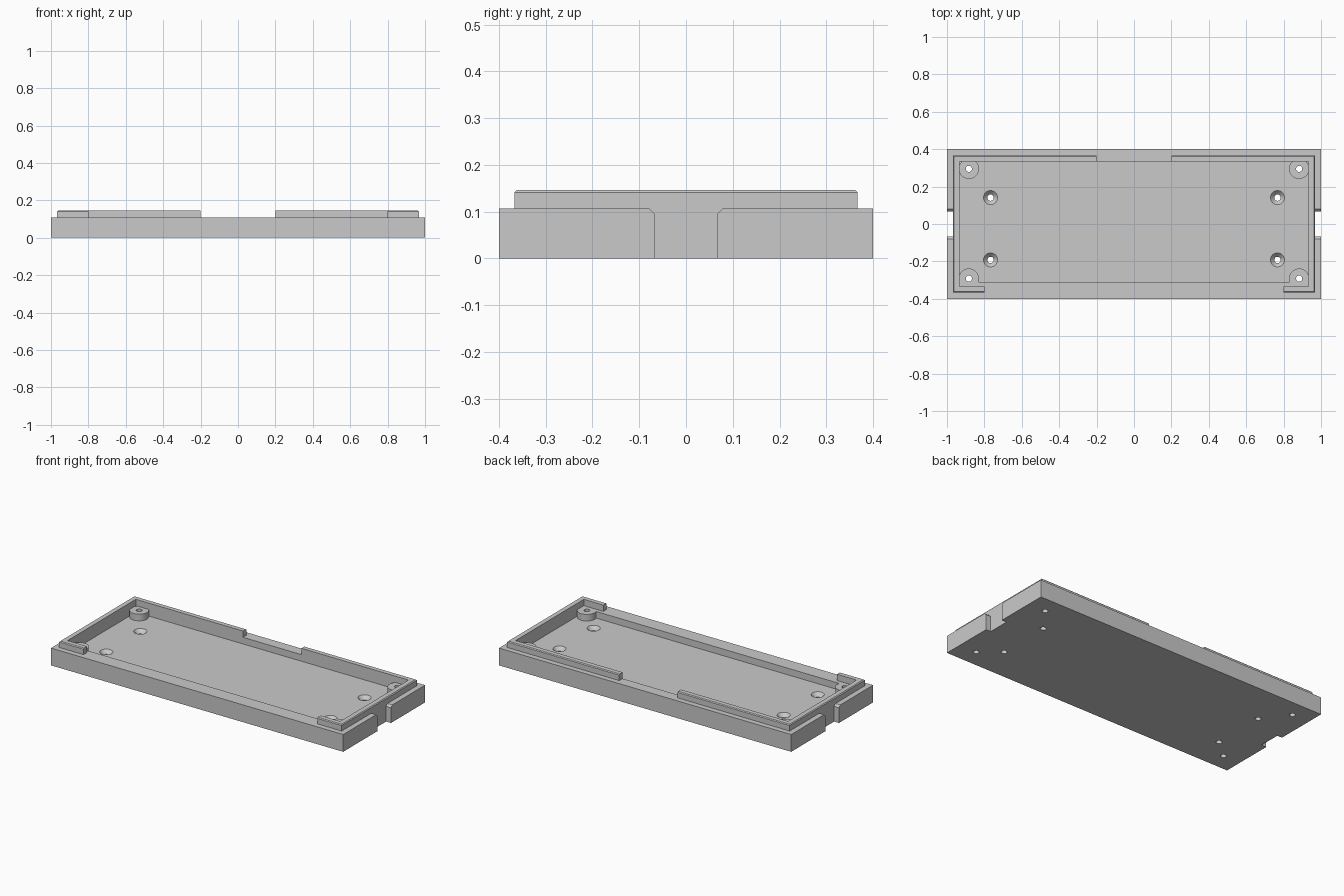
import bpy, bmesh
from mathutils import Matrix

if "Cube" in bpy.data.objects:
    bpy.data.objects.remove(bpy.data.objects["Cube"], do_unlink=True)

grey = bpy.data.materials.new("light grey plastic")
grey.use_nodes = True
COLOUR = (0.59, 0.59, 0.59, 1)
grey.diffuse_color = COLOUR
grey.node_tree.nodes["Principled BSDF"].inputs["Base Color"].default_value = COLOUR

RIM, TOP, FLOOR = 0.107, 0.146, 0.066
INNER_X, FRONT_Y, BACK_Y = 0.933, -0.31, 0.334
LIP_X, LIP_Y = 0.967, 0.367


def finish(name, bm):
    bmesh.ops.recalc_face_normals(bm, faces=bm.faces)
    mesh = bpy.data.meshes.new(name)
    bm.to_mesh(mesh)
    bm.free()
    mesh.materials.append(grey)
    obj = bpy.data.objects.new(name, mesh)
    bpy.context.scene.collection.objects.link(obj)
    return obj


def box(name, x0, x1, y0, y1, z0, z1):
    bm = bmesh.new()
    size = Matrix.Diagonal((x1 - x0, y1 - y0, z1 - z0, 1))
    centre = Matrix.Translation(((x0 + x1) / 2, (y0 + y1) / 2, (z0 + z1) / 2))
    bmesh.ops.create_cube(bm, size=1, matrix=centre @ size)
    return finish(name, bm)


def cone(name, x, y, r0, r1, z0, z1):
    bm = bmesh.new()
    bmesh.ops.create_cone(bm, cap_ends=True, segments=32, radius1=r0, radius2=r1,
                          depth=z1 - z0, matrix=Matrix.Translation((x, y, (z0 + z1) / 2)))
    return finish(name, bm)


def cut(target, cutter):
    cutter.hide_render = True
    mod = target.modifiers.new("cut", "BOOLEAN")
    mod.operation = "DIFFERENCE"
    mod.solver = "EXACT"
    mod.object = cutter
    bpy.context.view_layer.update()
    result = bpy.data.meshes.new_from_object(
        target.evaluated_get(bpy.context.evaluated_depsgraph_get()))
    target.modifiers.clear()
    target.data = result
    bpy.data.objects.remove(cutter, do_unlink=True)


def smooth(obj):
    bpy.ops.object.select_all(action="DESELECT")
    obj.select_set(True)
    bpy.context.view_layer.objects.active = obj
    bpy.ops.object.shade_smooth_by_angle()


# Tray with shallow interior and a thicker front wall
tray = box("tray", -1, 1, -0.4, 0.4, 0, RIM)
cut(tray, box("cavity", -INNER_X, INNER_X, FRONT_Y, BACK_Y, FLOOR, 0.3))

# End notches with chamfered upper corners
for side in (-1, 1):
    half = [(0.067, -0.05), (0.067, 0.095), (0.079, RIM), (0.079, 0.2)]
    outline = half + [(-y, z) for y, z in reversed(half)]
    bm = bmesh.new()
    face = bm.faces.new([bm.verts.new((side * LIP_X, y, z)) for y, z in outline])
    extruded = bmesh.ops.extrude_face_region(bm, geom=[face])["geom"]
    bmesh.ops.translate(bm, vec=(side * 0.1, 0, 0),
                        verts=[v for v in extruded if isinstance(v, bmesh.types.BMVert)])
    cut(tray, finish("end_notch", bm))

# Countersunk holes in the floor
for x in (-0.767, 0.767):
    for y in (-0.192, 0.141):
        cut(tray, cone("hole", x, y, 0.017, 0.017, -0.05, 0.1))
        cut(tray, cone("countersink", x, y, 0.017, 0.038, FLOOR - 0.022, FLOOR + 0.0005))

# Corner screw bosses level with the rim, drilled through the floor
for x, x_name in ((-0.883, "right"), (0.883, "left")):
    for y, y_name in ((-0.292, "front"), (0.295, "back")):
        boss = cone(f"{y_name}_{x_name}_boss", x, y, 0.054, 0.054, FLOOR, RIM)
        for target in (tray, boss):
            cut(target, cone("hole", x, y, 0.0165, 0.0165, -0.05, 0.2))
        # Trim the boss where it meets the walls
        side = 1 if x > 0 else -1
        wall = (BACK_Y, 0.5) if y > 0 else (-0.5, FRONT_Y)
        cut(boss, box("trim", *sorted((side * INNER_X, side * 1.1)), -1, 1, 0, 0.2))
        cut(boss, box("trim", -1.1, 1.1, *wall, 0, 0.2))
        smooth(boss)
smooth(tray)

# Raised lip with a chamfered outer edge and front and back gaps
lip = box("raised_lip", -LIP_X, LIP_X, -LIP_Y, LIP_Y, RIM, TOP)
bm = bmesh.new()
bm.from_mesh(lip.data)
top_edges = [e for e in bm.edges if all(v.co.z > TOP - 0.001 for v in e.verts)]
bmesh.ops.bevel(bm, geom=top_edges, offset=0.005, segments=1, affect="EDGES")
bm.to_mesh(lip.data)
bm.free()
cut(lip, box("opening", -INNER_X, INNER_X, -BACK_Y, BACK_Y, 0, 0.3))
cut(lip, box("front_gap", -0.8, 0.8, -0.5, -0.2, 0, 0.3))
cut(lip, box("back_gap", -0.2, 0.2, 0.2, 0.5, 0, 0.3))
